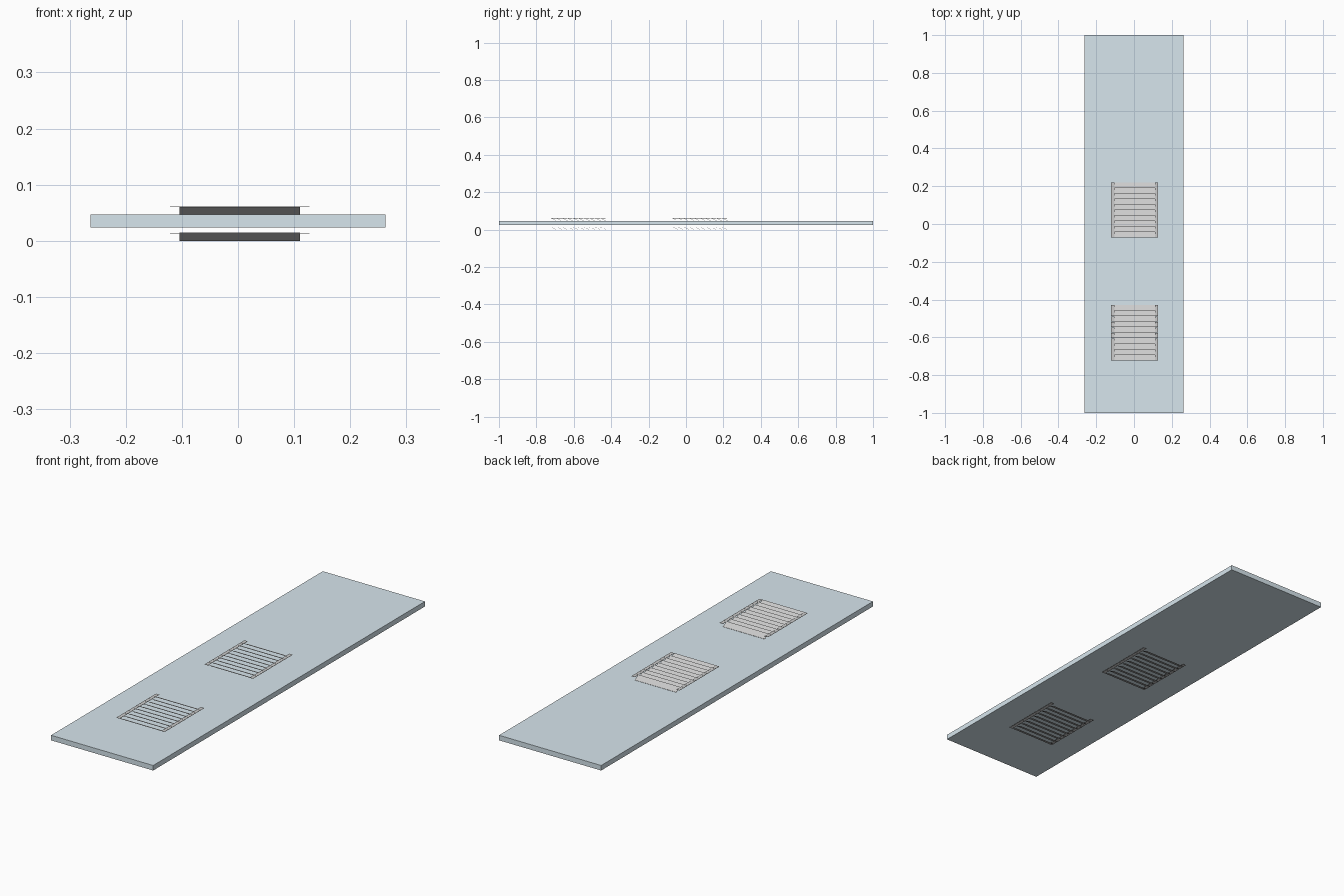
import bpy, bmesh

if "Cube" in bpy.data.objects:
    bpy.data.objects.remove(bpy.data.objects["Cube"])

CX = 0.003            # vents sit slightly off the centre line
SLATS = 10
LENGTH = 0.293
PITCH = LENGTH / SLATS
HEIGHT = 0.0135
T = 0.001             # sheet thickness


def add_object(name, bm):
    bmesh.ops.recalc_face_normals(bm, faces=bm.faces)
    mesh = bpy.data.meshes.new(name)
    bm.to_mesh(mesh)
    bm.free()
    ob = bpy.data.objects.new(name, mesh)
    bpy.context.collection.objects.link(ob)
    return ob


def prism(bm, profile, x0, x1):
    """Extrude a (y, z) profile along x."""
    a = [bm.verts.new((x0, y, z)) for y, z in profile]
    b = [bm.verts.new((x1, y, z)) for y, z in profile]
    bm.faces.new(a)
    bm.faces.new(b[::-1])
    for i in range(len(a)):
        j = (i + 1) % len(a)
        bm.faces.new((a[i], b[i], b[j], a[j]))


def box(bm, x0, x1, y0, y1, z0, z1):
    prism(bm, [(y0, z0), (y1, z0), (y1, z1), (y0, z1)], x0, x1)


# Door slab lying flat
bm = bmesh.new()
box(bm, -0.263, 0.263, -1, 1, 0.0235, 0.047)
slab = add_object("door_panel", bm)
blue = bpy.data.materials.new("pale_blue")
blue.diffuse_color = (0.68, 0.79, 0.85, 1)
blue.use_nodes = True
blue.node_tree.nodes["Principled BSDF"].inputs["Base Color"].default_value = blue.diffuse_color
slab.data.materials.append(blue)


def vent(name, y, z):
    # Sloping louvres, high at the front and low at the back
    bm = bmesh.new()
    for i in range(SLATS):
        a = y + i * PITCH
        b = a + PITCH
        prism(bm, [(a, z + HEIGHT), (b, z), (b, z + T), (a, z + HEIGHT + T)],
              CX - 0.1075, CX + 0.1075)
    add_object(name + "_louvres", bm)
    # Thin flat side strips that carry the louvre ends
    bm = bmesh.new()
    for s in (-1, 1):
        x0, x1 = sorted((CX + s * 0.1075, CX + s * 0.1245))
        for i in range(SLATS):
            a = y + i * PITCH
            box(bm, x0, x1, a, a + PITCH * 0.97, z + HEIGHT - T / 2, z + HEIGHT + T / 2)
    add_object(name + "_side_strips", bm)


# Two vents on each face of the door
for side, z in (("top", 0.047), ("bottom", 0.0)):
    for place, y in (("front", -0.722), ("middle", -0.072)):
        vent(f"{side}_{place}_vent", y, z)
